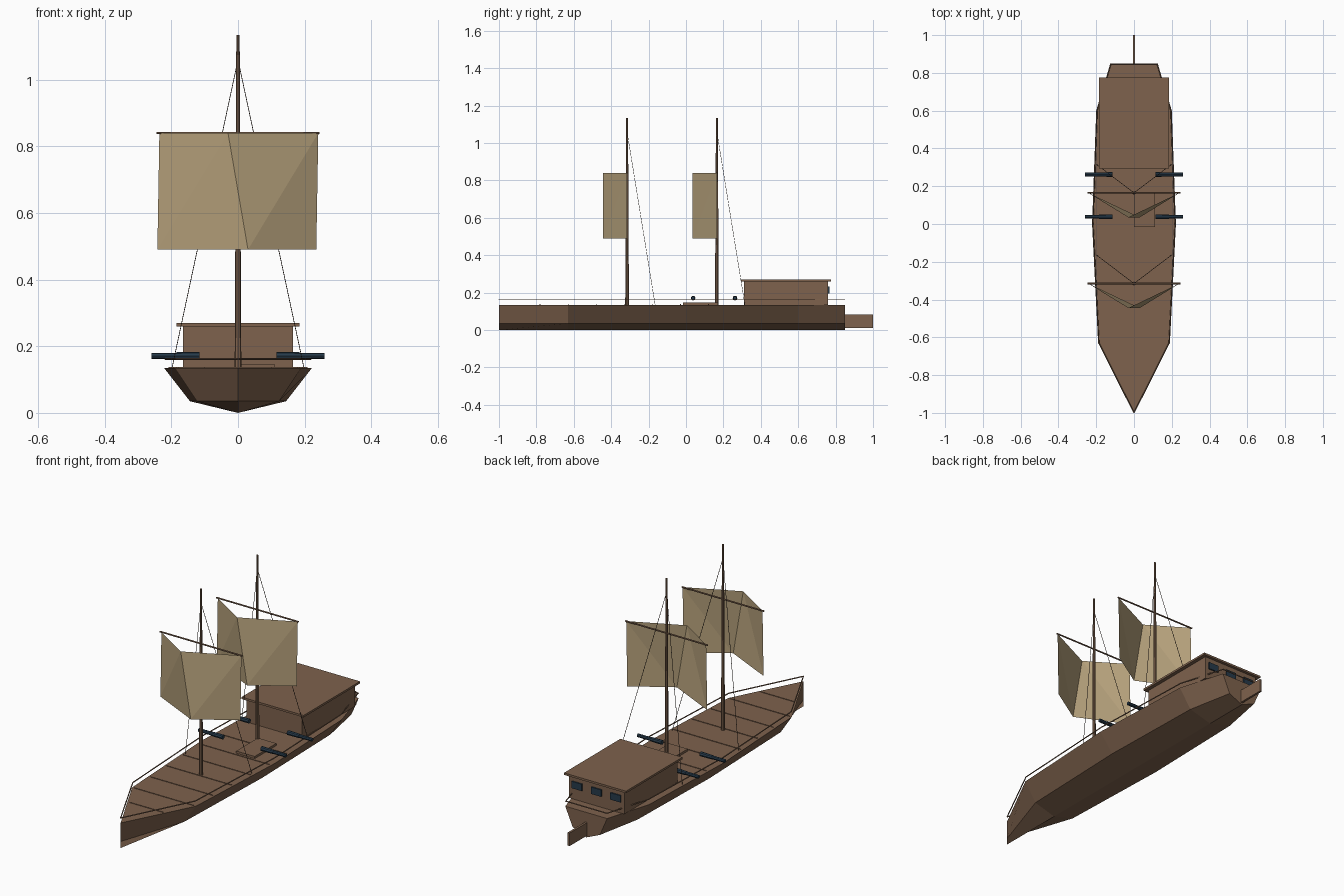
import bpy, bmesh, math
from mathutils import Vector

if "Cube" in bpy.data.objects:
    bpy.data.objects.remove(bpy.data.objects["Cube"])


def material(name, r, g, b):
    m = bpy.data.materials.new(name)
    lin = [((c / 255 + 0.055) / 1.055) ** 2.4 for c in (r, g, b)]
    m.diffuse_color = (*lin, 1)
    m.use_nodes = True
    m.node_tree.nodes["Principled BSDF"].inputs["Base Color"].default_value = m.diffuse_color
    return m


WOOD = material("brown wood", 126, 98, 77)
CANVAS = material("tan canvas", 184, 163, 125)
IRON = material("dark blue iron", 38, 58, 74)
ROPE = material("dark rope", 58, 47, 40)


def mesh_object(name, verts, faces, mat):
    me = bpy.data.meshes.new(name)
    me.from_pydata(verts, [], faces)
    bm = bmesh.new()
    bm.from_mesh(me)
    bmesh.ops.recalc_face_normals(bm, faces=bm.faces)
    bm.to_mesh(me)
    bm.free()
    me.materials.append(mat)
    ob = bpy.data.objects.new(name, me)
    bpy.context.collection.objects.link(ob)
    return ob


def box(name, x0, x1, y0, y1, z0, z1, mat=WOOD):
    verts = [(x, y, z) for x in (x0, x1) for y in (y0, y1) for z in (z0, z1)]
    faces = [(0, 1, 3, 2), (4, 6, 7, 5), (0, 4, 5, 1),
             (2, 3, 7, 6), (0, 2, 6, 4), (1, 5, 7, 3)]
    return mesh_object(name, verts, faces, mat)


def rod(name, a, b, r0, r1, mat=WOOD, sides=8):
    a, b = Vector(a), Vector(b)
    q = (b - a).to_track_quat('Z', 'Y')
    verts = []
    for p, r in ((a, r0), (b, r1)):
        for i in range(sides):
            t = 2 * math.pi * i / sides
            verts.append(p + q @ Vector((r * math.cos(t), r * math.sin(t), 0)))
    faces = [(i, (i + 1) % sides, sides + (i + 1) % sides, sides + i)
             for i in range(sides)]
    faces += [tuple(range(sides)), tuple(range(sides, 2 * sides))]
    return mesh_object(name, verts, faces, mat)


# Hull: deck half width along the length, with a chine and a shallow keel
DECK, CHINE = 0.135, 0.035
outline = [(-1.0, 0.0), (-0.63, 0.19), (0.0, 0.222), (0.6, 0.2), (0.85, 0.125)]
verts, faces = [], []
for y, w in outline:
    verts += [(-w, y, DECK), (-w * 0.65, y, CHINE), (0, y, 0),
              (w * 0.65, y, CHINE), (w, y, DECK)]
for s in range(len(outline) - 1):
    for i in range(5):
        j = (i + 1) % 5
        faces.append((s * 5 + i, s * 5 + j, s * 5 + 5 + j, s * 5 + 5 + i))
faces.append(tuple(range(20, 25)))
hull = mesh_object("hull", verts, faces, WOOD)
bm = bmesh.new()
bm.from_mesh(hull.data)
bmesh.ops.remove_doubles(bm, verts=bm.verts, dist=0.0001)
bmesh.ops.recalc_face_normals(bm, faces=bm.faces)
bm.to_mesh(hull.data)
bm.free()


def half_width(y):
    for (ya, wa), (yb, wb) in zip(outline, outline[1:]):
        if ya <= y <= yb:
            return wa + (wb - wa) * (y - ya) / (yb - ya)
    return 0


# Deck seams
for i in range(7):
    y = -0.78 + 0.15 * i
    w = half_width(y) - 0.012
    box("deck_seam", -w, w, y - 0.002, y + 0.002, DECK, DECK + 0.003)

# Rails above the deck edge, joined across the stern
for side in (-1, 1):
    for (ya, wa), (yb, wb) in zip(outline, outline[1:]):
        rod("rail", (side * wa * 0.98, ya, 0.162), (side * wb * 0.98, yb, 0.162),
            0.003, 0.003, sides=6)
rod("stern_rail", (-0.122, 0.848, 0.162), (0.122, 0.848, 0.162), 0.003, 0.003, sides=6)

# Rudder, hatch and cabin
box("rudder", -0.006, 0.006, 0.84, 1.0, 0.012, 0.082)
box("hatch", 0.0, 0.11, -0.015, 0.17, DECK, 0.147)
box("cabin", -0.165, 0.165, 0.31, 0.76, DECK, 0.26)
box("cabin_roof", -0.185, 0.185, 0.295, 0.775, 0.259, 0.27)
for x in (-0.115, 0, 0.115):
    box("stern_window", x - 0.03, x + 0.03, 0.759, 0.767, 0.195, 0.232, IRON)

# Cannons, two on each side
for side in (-1, 1):
    for y in (0.038, 0.262):
        rod("cannon_breech", (side * 0.115, y, 0.171), (side * 0.185, y, 0.171),
            0.0125, 0.011, IRON)
        rod("cannon_barrel", (side * 0.185, y, 0.171), (side * 0.26, y, 0.171),
            0.0095, 0.0095, IRON)

# Two identical masts with yard, folded sail and stays
for y in (-0.315, 0.165):
    rod("mast", (0, y, DECK), (0, y, 1.135), 0.01, 0.005)
    rod("yard", (-0.245, y, 0.84), (0.245, y, 0.84), 0.004, 0.004, sides=6)
    mesh_object("sail",
                [(-0.236, y, 0.84), (-0.03, y - 0.13, 0.84), (0.241, y, 0.84),
                 (-0.242, y, 0.49), (0.03, y - 0.13, 0.49), (0.235, y, 0.49)],
                [(0, 3, 1), (3, 4, 1), (1, 4, 2), (4, 5, 2)], CANVAS)
    for side in (-1, 1):
        rod("stay", (0, y, 1.06), (side * 0.198, y + 0.15, DECK),
            0.0013, 0.0013, ROPE, 4)
